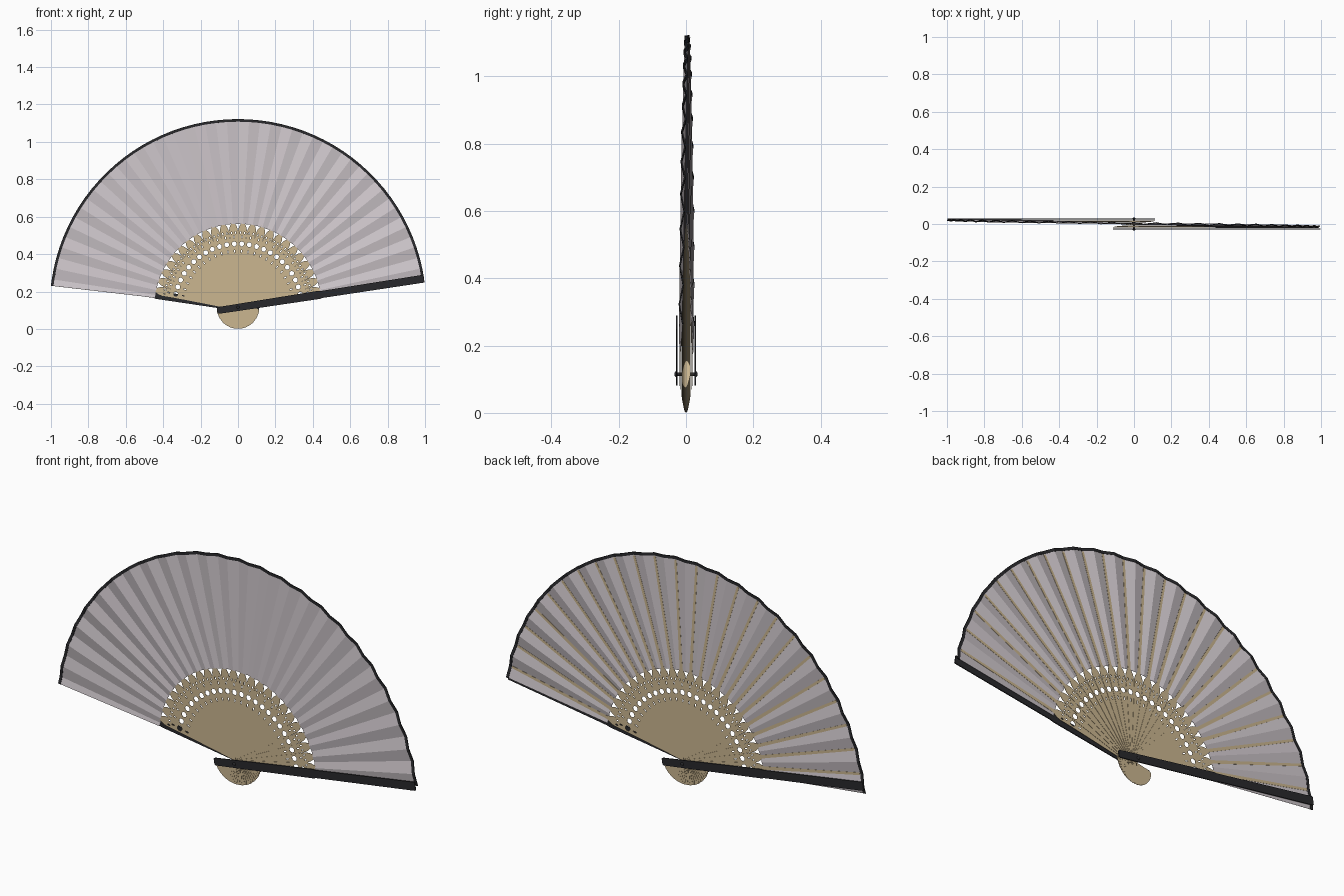
import bpy, bmesh, math
from mathutils import Matrix

if "Cube" in bpy.data.objects:
    bpy.data.objects.remove(bpy.data.objects["Cube"])

PIVOT_Z = 0.115
N = 24                      # number of sticks
A0, A1 = 12.0, 168.0        # first / last stick angle in degrees
STEP = (A1 - A0) / (N - 1)


def material(name, rgb):
    m = bpy.data.materials.new(name)
    m.diffuse_color = (*rgb, 1)
    m.use_nodes = True
    m.node_tree.nodes["Principled BSDF"].inputs["Base Color"].default_value = m.diffuse_color
    return m


bamboo = material("bamboo tan", (0.60, 0.47, 0.28))
fabric = material("pale fabric", (0.62, 0.57, 0.60))
black = material("black lacquer", (0.022, 0.022, 0.025))


def add(name, mesh, mat, matrix=None):
    ob = bpy.data.objects.new(name, mesh)
    bpy.context.collection.objects.link(ob)
    if not mesh.materials:
        mesh.materials.append(mat)
    if matrix:
        ob.matrix_world = matrix
    return ob


def circle(cx, rx, ry, n=14):
    return [(cx + rx * math.cos(2 * math.pi * i / n), ry * math.sin(2 * math.pi * i / n)) for i in range(n)]


def plate(name, half_profile, half_thick, holes=()):
    """Flat blade lying along +X, mirrored across its axis, with cut-through holes."""
    outline = half_profile + [(x, -w) for x, w in reversed(half_profile)]
    cu = bpy.data.curves.new(name, 'CURVE')
    cu.dimensions = '2D'
    cu.fill_mode = 'BOTH'
    cu.extrude = half_thick
    for pts in [outline, *holes]:
        sp = cu.splines.new('POLY')
        sp.points.add(len(pts) - 1)
        for p, (x, y) in zip(sp.points, pts):
            p.co = (x, y, 0, 1)
        sp.use_cyclic_u = True
    ob = bpy.data.objects.new(name, cu)
    bpy.context.collection.objects.link(ob)
    bpy.context.view_layer.update()
    mesh = bpy.data.meshes.new_from_object(ob.evaluated_get(bpy.context.evaluated_depsgraph_get()))
    bpy.data.objects.remove(ob)
    return mesh


def place(deg, y):
    return (Matrix.Translation((0, y, PIVOT_Z)) @ Matrix.Rotation(-math.radians(deg), 4, 'Y')
            @ Matrix.Rotation(math.pi / 2, 4, 'X'))


def layer_y(deg):
    """Depth of the stack: right side in front, left side behind."""
    return 0.018 * (deg - 90) / 78


# pierced sticks: rounded tail, broad pierced blade, slim rib behind the leaf
stick_profile = [(-0.114, 0.005), (-0.108, 0.012), (-0.095, 0.016), (0.0, 0.015), (0.2, 0.018),
                 (0.34, 0.0205), (0.41, 0.0235), (0.43, 0.020), (0.446, 0.012), (0.455, 0.008), (0.99, 0.006)]
holes = [circle(0.34, 0.013, 0.0125), circle(0.30, 0.009, 0.003, 8), circle(0.378, 0.008, 0.003, 8)]
for s in (1, -1):
    holes.append([(x, y + s * 0.011) for x, y in circle(0.40, 0.007, 0.003, 8)])
stick_mesh = plate("stick", stick_profile, 0.0007, holes)
for i in range(N):
    a = A0 + i * STEP
    add(f"stick_{i + 1:02d}", stick_mesh, bamboo, place(a, layer_y(a)))

# guards: front one on the right, rear one on the left
guard_profile = [(-0.112, 0.014), (-0.106, 0.018), (0.0, 0.019), (0.44, 0.022),
                 (0.448, 0.020), (0.455, 0.019), (1.0, 0.021), (1.006, 0.019)]
guard_mesh = plate("guard", guard_profile, 0.0025)
add("front_guard", guard_mesh, black, place(8.8, -0.0275))
add("rear_guard", guard_mesh, black, place(171.2, 0.0275))

# pleat angles: ridge at every stick, valley half way between
pleats = [(A0 + (k - 1) * STEP / 2, k % 2 == 0) for k in range(2 * N + 1)]
pleats.append((173.4, False))


def pleated_band(name, r0, r1, thick, mat, shift=0.0):
    bm = bmesh.new()
    cols = []
    for deg, valley in pleats:
        a = math.radians(deg)
        col = []
        for r in (r0, r1):
            y = layer_y(deg) - 0.002 + (0.011 * r if valley else 0)
            y = min(y, 0.0235) + shift
            col.append(bm.verts.new((r * math.cos(a), y, PIVOT_Z + r * math.sin(a))))
        cols.append(col)
    for p, q in zip(cols, cols[1:]):
        bm.faces.new((p[0], q[0], q[1], p[1]))
    bmesh.ops.recalc_face_normals(bm, faces=bm.faces)
    me = bpy.data.meshes.new(name)
    bm.to_mesh(me)
    bm.free()
    ob = add(name, me, mat)
    mod = ob.modifiers.new("thickness", 'SOLIDIFY')
    mod.thickness = thick
    mod.offset = 0
    return ob


# pleated leaf and its dark outer binding
pleated_band("leaf", 0.447, 1.0, 0.001, fabric)
pleated_band("leaf_binding", 0.993, 1.007, 0.004, black)

# pivot rivet with domed heads
bm = bmesh.new()
bmesh.ops.create_cone(bm, cap_ends=True, segments=16, radius1=0.005, radius2=0.005, depth=0.06)
for s in (1, -1):
    bmesh.ops.create_uvsphere(bm, u_segments=16, v_segments=8, radius=0.008,
                              matrix=Matrix.Translation((0, 0, s * 0.03)) @ Matrix.Diagonal((1, 1, 0.6, 1)))
me = bpy.data.meshes.new("rivet")
bm.to_mesh(me)
bm.free()
for p in me.polygons:
    p.use_smooth = len(p.vertices) < 5
add("rivet", me, black, place(0, 0))
